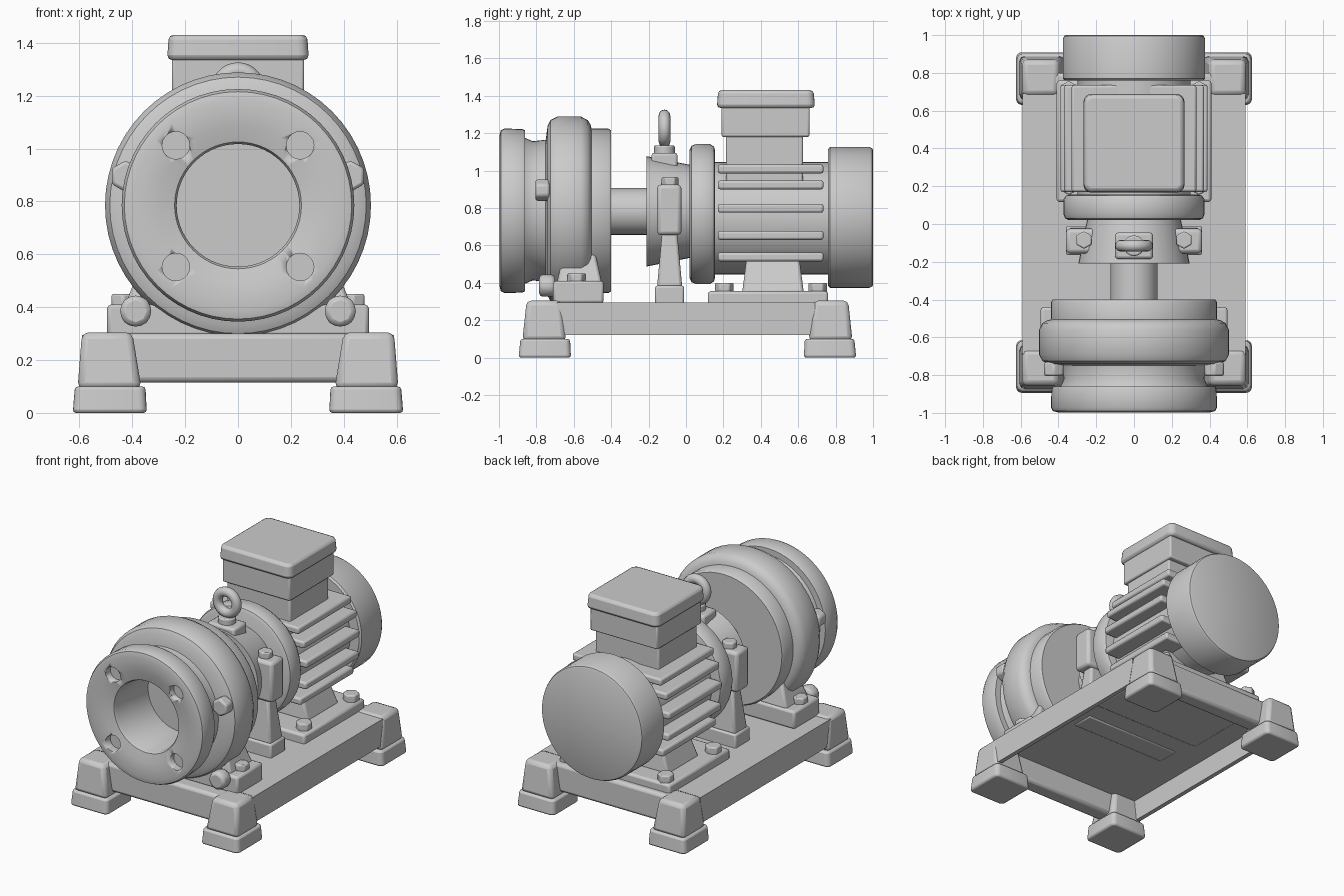
import bpy, bmesh, math
from mathutils import Matrix, Vector

if "Cube" in bpy.data.objects:
    bpy.data.objects.remove(bpy.data.objects["Cube"])


def finish(bm, name, bevel=0.0, angle=35):
    bmesh.ops.recalc_face_normals(bm, faces=bm.faces)
    me = bpy.data.meshes.new(name)
    bm.to_mesh(me)
    bm.free()
    ob = bpy.data.objects.new(name, me)
    bpy.context.collection.objects.link(ob)
    if bevel:
        m = ob.modifiers.new("bevel", 'BEVEL')
        m.width, m.segments, m.limit_method = bevel, 2, 'ANGLE'
    bpy.ops.object.select_all(action='DESELECT')
    ob.select_set(True)
    bpy.context.view_layer.objects.active = ob
    bpy.ops.object.shade_smooth_by_angle(angle=math.radians(angle))
    return ob


def frustum(name, low, high, z0, z1, bevel=0.015, corner=0.0):
    """Block from rectangle low to rectangle high, each (x0, x1, y0, y1)."""
    bm = bmesh.new()
    rings = []
    for (x0, x1, y0, y1), z in ((low, z0), (high, z1)):
        rings.append([bm.verts.new((x, y, z)) for x, y in
                      ((x0, y0), (x1, y0), (x1, y1), (x0, y1))])
    a, b = rings
    bm.faces.new(a[::-1])
    bm.faces.new(b)
    for i in range(4):
        j = (i + 1) % 4
        bm.faces.new((a[i], a[j], b[j], b[i]))
    if corner:
        upright = [e for e in bm.edges if abs(e.verts[0].co.z - e.verts[1].co.z) > 1e-4]
        bmesh.ops.bevel(bm, geom=upright, offset=corner, segments=4, profile=0.5, affect='EDGES')
    return finish(bm, name, bevel)


def box(name, x0, x1, y0, y1, z0, z1, bevel=0.012):
    r = (x0, x1, y0, y1)
    return frustum(name, r, r, z0, z1, bevel)


def lathe(name, profile, z, seg=48):
    """Revolve (y, radius) points around the horizontal y axis at height z."""
    bm = bmesh.new()
    vs = [bm.verts.new((r, y, z)) for y, r in profile]
    es = [bm.edges.new(p) for p in zip(vs, vs[1:])]
    bmesh.ops.spin(bm, geom=vs + es, cent=(0, 0, z), axis=(0, 1, 0),
                   angle=2 * math.pi, steps=seg, use_duplicate=False)
    bmesh.ops.remove_doubles(bm, verts=bm.verts, dist=1e-5)
    return finish(bm, name)


def rod(name, start, end, r, seg=6, bevel=0.008):
    s, e = Vector(start), Vector(end)
    bm = bmesh.new()
    rot = (e - s).to_track_quat('Z', 'Y').to_matrix().to_4x4()
    bmesh.ops.create_cone(bm, cap_ends=True, segments=seg, radius1=r, radius2=r,
                          depth=(e - s).length, matrix=Matrix.Translation((s + e) / 2) @ rot)
    return finish(bm, name, bevel)


# Base: thin deck with hanging skirts, open underneath
box("base_deck", -0.59, 0.59, -0.69, 0.69, 0.265, 0.295, 0)
for s in (-1, 1):
    a, b = sorted((s * 0.56, s * 0.59))
    box("base_side_skirt", a, b, -0.69, 0.69, 0.12, 0.29, 0)
    a, b = sorted((s * 0.69, s * 0.80))
    box("base_end_beam", -0.44, 0.44, a, b, 0.115, 0.30, 0.02)

# Corner feet: flared sole with a tapered block above
for sx in (-1, 1):
    for sy, dy in ((-1, 0), (1, 0.015)):
        def rect(x0, x1, y0, y1):
            return (*sorted((sx * x0, sx * x1)), *sorted((sy * y0 + dy, sy * y1 + dy)))
        frustum("foot_sole", rect(0.345, 0.625, 0.615, 0.895),
                rect(0.35, 0.617, 0.62, 0.885), 0.0, 0.10, 0.012, 0.03)
        frustum("foot_block", rect(0.365, 0.607, 0.64, 0.875),
                rect(0.40, 0.59, 0.667, 0.852), 0.09, 0.305, 0.025)

# Pump casing: inlet flange, neck, volute and back plate in one turning
casing = lathe("pump_casing", [
    (-0.62, 0), (-0.62, 0.232), (-0.955, 0.232), (-0.97, 0.24), (-0.985, 0.30),
    (-0.998, 0.40), (-0.99, 0.43), (-0.97, 0.44), (-0.875, 0.437), (-0.86, 0.43),
    (-0.86, 0.39), (-0.82, 0.372), (-0.75, 0.38), (-0.74, 0.455), (-0.725, 0.485),
    (-0.69, 0.503), (-0.56, 0.503), (-0.525, 0.485), (-0.51, 0.46), (-0.505, 0.44),
    (-0.415, 0.44), (-0.40, 0.43), (-0.40, 0)], 0.785, 56)

# Bolt holes in the flange
for sx in (-1, 1):
    for sz in (-1, 1):
        c = rod("hole_cutter", (sx * 0.235, -1.1, 0.782 + sz * 0.23),
                (sx * 0.235, -0.94, 0.782 + sz * 0.23), 0.052, 20, 0)
        c.hide_render = True
        c.hide_set(True)
        m = casing.modifiers.new("hole", 'BOOLEAN')
        m.object, m.operation, m.solver = c, 'DIFFERENCE', 'EXACT'

# Pump pedestal and its bolts
box("pump_foot_plate", -0.495, 0.495, -0.71, -0.44, 0.29, 0.41, 0.015)
for s in (-1, 1):
    def span(x0, x1, y0, y1):
        return (*sorted((s * x0, s * x1)), y0, y1)
    frustum("pump_foot_web", span(0.2, 0.43, -0.69, -0.45),
            span(0.25, 0.36, -0.65, -0.49), 0.40, 0.58)
    rod("pump_foot_front_bolt", (s * 0.387, -0.70, 0.385), (s * 0.387, -0.785, 0.385), 0.063, 8, 0.02)
    rod("pump_foot_top_bolt", (s * 0.435, -0.585, 0.40), (s * 0.435, -0.585, 0.45), 0.05)
    rod("casing_side_bolt", (s * 0.425, -0.73, 0.895), (s * 0.425, -0.805, 0.895), 0.06, 6, 0.012)

# Shaft and bearing housing
lathe("shaft", [(-0.45, 0), (-0.45, 0.125), (-0.15, 0.125), (-0.15, 0)], 0.782, 32)
lathe("bearing_housing", [(-0.21, 0), (-0.21, 0.295), (0.04, 0.245), (0.04, 0)], 0.782, 40)

# Bearing support leg and side lugs
box("bearing_foot", -0.36, 0.36, -0.165, -0.01, 0.258, 0.385, 0.012)
frustum("bearing_leg", (-0.35, 0.35, -0.155, -0.02), (-0.31, 0.31, -0.125, -0.05), 0.375, 0.70)
for s in (-1, 1):
    a, b = sorted((s * 0.16, s * 0.36))
    box("bearing_lug", a, b, -0.155, -0.025, 0.655, 0.925, 0.02)
    rod("bearing_lug_bolt", (s * 0.265, -0.085, 0.91), (s * 0.265, -0.085, 0.965), 0.047)

# Lifting eye on the housing
box("eye_base", -0.10, 0.10, -0.185, -0.045, 1.0, 1.095, 0.015)
rod("eye_collar", (0, -0.115, 1.08), (0, -0.115, 1.135), 0.055, 16)
bpy.ops.mesh.primitive_torus_add(major_radius=0.07, minor_radius=0.031, major_segments=28,
                                 minor_segments=12, location=(0, -0.115, 1.225),
                                 rotation=(math.pi / 2, 0, 0))
bpy.context.object.name = "lifting_eye"
bpy.ops.object.shade_smooth()

# Motor: front ring, body and fan cover
lathe("motor_front_ring", [(0.02, 0), (0.02, 0.345), (0.03, 0.365), (0.05, 0.373), (0.13, 0.373),
                           (0.15, 0.36), (0.155, 0.34), (0.155, 0)], 0.768)
lathe("motor_body", [(0.14, 0), (0.14, 0.30), (0.78, 0.30), (0.78, 0)], 0.745)
lathe("fan_cover", [(0.76, 0), (0.76, 0.365), (0.77, 0.377), (0.98, 0.377), (0.995, 0.37),
                    (1.0, 0.36), (1.0, 0)], 0.75, 56)

# Cooling fins, narrower towards top and bottom
for z, w in ((1.01, 0.33), (0.925, 0.37), (0.80, 0.39), (0.655, 0.385), (0.54, 0.345)):
    box("cooling_fin", -w, w, 0.17, 0.735, z - 0.025, z + 0.022, 0.012)

# Terminal box with lid
box("terminal_neck", -0.235, 0.235, 0.215, 0.625, 0.90, 1.19, 0.01)
box("terminal_box", -0.25, 0.25, 0.19, 0.66, 1.18, 1.345, 0.01)
frustum("terminal_lid", (-0.268, 0.268, 0.165, 0.69), (-0.262, 0.262, 0.172, 0.682),
        1.335, 1.43, 0.018, 0.04)

# Motor pedestal and hold-down bolts
box("motor_foot_plate", -0.41, 0.41, 0.117, 0.76, 0.258, 0.355, 0.015)
frustum("motor_foot_web", (-0.31, 0.31, 0.30, 0.63), (-0.22, 0.22, 0.33, 0.60), 0.345, 0.58)
for x in (-0.345, 0.345):
    for y in (0.205, 0.705):
        rod("motor_foot_bolt", (x, y, 0.34), (x, y, 0.40), 0.052)
